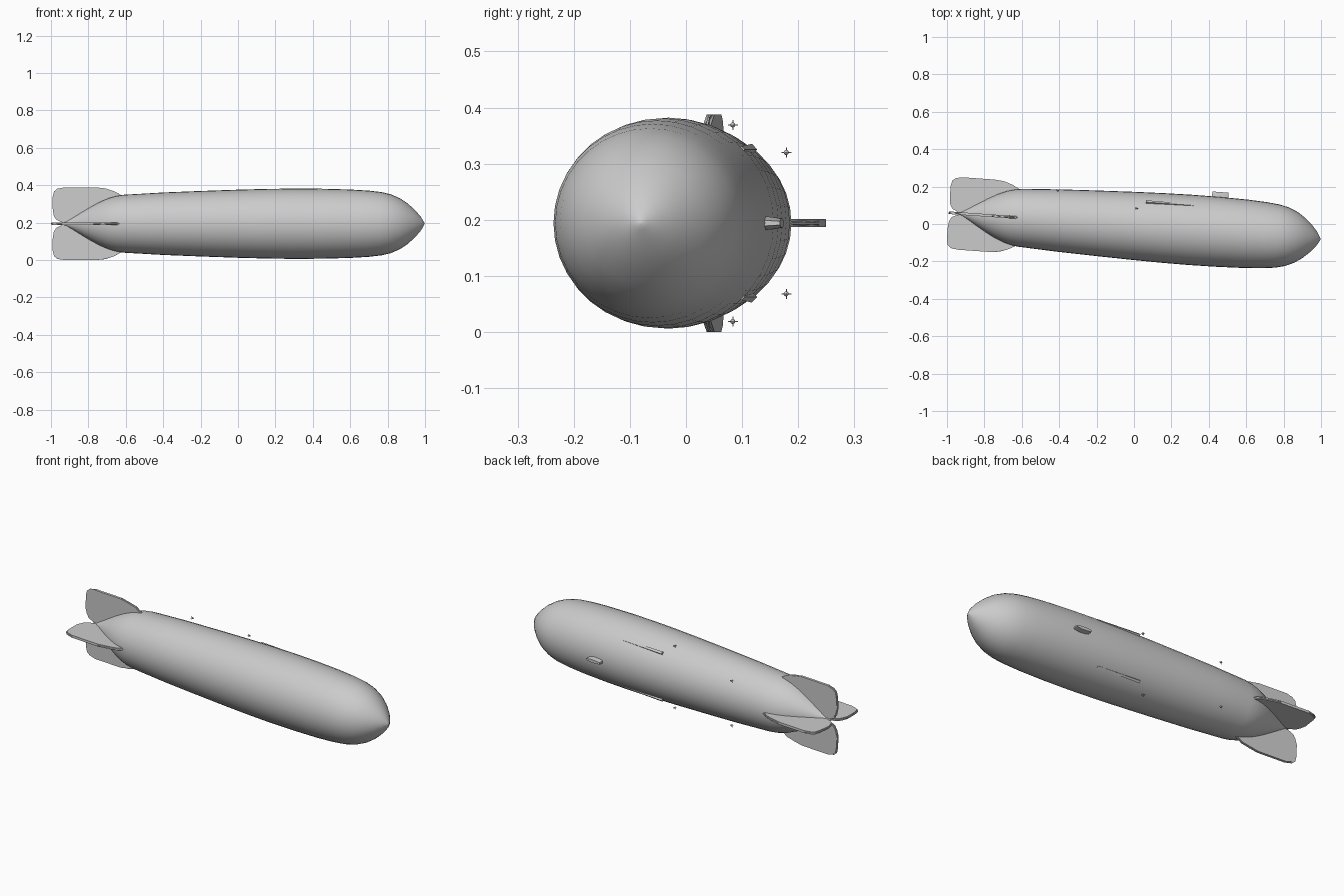
import bpy, bmesh, math
from mathutils import Matrix, Vector

cube = bpy.data.objects.get("Cube")
if cube:
    bpy.data.objects.remove(cube, do_unlink=True)

grey = bpy.data.materials.new("airship_grey")
grey.use_nodes = True
grey.diffuse_color = (0.6, 0.6, 0.6, 1)
grey.node_tree.nodes["Principled BSDF"].inputs["Base Color"].default_value = grey.diffuse_color

# The airship is built along local x, then yawed slightly into place
PLACE = Matrix.Translation((0, -0.01, 0.194)) @ Matrix.Rotation(-0.071, 4, "Z")


def finish(name, bm, roll=0.0, smooth=35):
    """Turn a bmesh into a placed object, rolled about the hull axis."""
    bmesh.ops.recalc_face_normals(bm, faces=bm.faces)
    mesh = bpy.data.meshes.new(name)
    bm.to_mesh(mesh)
    bm.free()
    obj = bpy.data.objects.new(name, mesh)
    bpy.context.collection.objects.link(obj)
    mesh.materials.append(grey)
    obj.matrix_world = PLACE @ Matrix.Rotation(roll, 4, "X")
    bpy.ops.object.select_all(action="DESELECT")
    obj.select_set(True)
    bpy.context.view_layer.objects.active = obj
    bpy.ops.object.shade_smooth_by_angle(angle=math.radians(smooth))
    return obj


def loft(bm, rings):
    """Skin a list of equal-sized point rings and cap both ends."""
    loops = [[bm.verts.new(p) for p in ring] for ring in rings]
    for a, b in zip(loops, loops[1:]):
        for i in range(len(a)):
            j = (i + 1) % len(a)
            bm.faces.new((a[i], a[j], b[j], b[i]))
    bm.faces.new(loops[0])
    bm.faces.new(loops[-1])


def circle(x, r, n=36):
    return [(x, r * math.cos(math.tau * i / n), r * math.sin(math.tau * i / n)) for i in range(n)]


# Hull: a turned profile of (station, radius)
profile = [(-0.945, 0.003), (-0.92, 0.012), (-0.88, 0.035), (-0.84, 0.06), (-0.79, 0.09),
           (-0.74, 0.117), (-0.69, 0.138), (-0.65, 0.149), (-0.61, 0.155), (-0.4, 0.167),
           (-0.2, 0.175), (0, 0.182), (0.15, 0.186), (0.3, 0.188), (0.45, 0.187),
           (0.6, 0.183), (0.7, 0.177), (0.77, 0.169), (0.82, 0.157), (0.87, 0.135),
           (0.91, 0.108), (0.95, 0.072), (0.98, 0.037), (0.995, 0.012), (1.0, 0.002)]
bm = bmesh.new()
loft(bm, [circle(x, r) for x, r in profile])
finish("hull", bm, smooth=60)

# Tail fins: one rounded outline, thickened and repeated in a cross
outline = [(-0.9, 0), (-0.945, 0.008), (-0.975, 0.022), (-0.988, 0.045), (-0.993, 0.08),
           (-0.993, 0.145), (-0.986, 0.173), (-0.968, 0.188), (-0.93, 0.194), (-0.76, 0.194),
           (-0.71, 0.189), (-0.665, 0.174), (-0.62, 0.15), (-0.62, 0.1), (-0.75, 0.03)]
for k, side in enumerate(("top", "right", "bottom", "left")):
    bm = bmesh.new()
    loft(bm, [[(x, y, z) for x, z in outline] for y in (-0.007, 0.007)])
    rims = [e for e in bm.edges if abs(e.verts[0].co.y - e.verts[1].co.y) < 1e-5]
    bmesh.ops.bevel(bm, geom=rims, offset=0.005, segments=2, affect="EDGES")
    finish("tail_fin_" + side, bm, roll=k * math.pi / 2, smooth=50)

# Control car on the +y side: a pointed boat shape tapering outward
plan = [(0.405, 0.008), (0.43, 0.0125), (0.465, 0.0125), (0.492, 0.005),
        (0.492, -0.005), (0.465, -0.0125), (0.43, -0.0125), (0.405, -0.008)]
bm = bmesh.new()
loft(bm, [[(x, y, z * s) for x, z in plan] for y, s in ((0.175, 1.0), (0.195, 0.9), (0.213, 0.65))])
finish("control_car", bm)

for sign, half in ((1, "upper"), (-1, "lower")):
    # Keel rails: long wedges, deepest at the aft end
    bm = bmesh.new()
    loft(bm, [[(x, y, z) for y, z in ((0.175, -w), (0.175, w), (top, w), (top, -w))]
              for x, w, top in ((0.055, 0.007, 0.193), (0.31, 0.004, 0.19))])
    finish(half + "_rail", bm, roll=sign * math.pi / 4)

    # Engine pods standing off the hull, each with crossed propeller blades
    for label, pos in (("fore", (0.007, 0.094, 0.175)), ("aft", (-0.42, 0.159, 0.126))):
        centre = Vector((pos[0], pos[1], pos[2] * sign))
        bm = bmesh.new()
        bmesh.ops.create_uvsphere(bm, u_segments=10, v_segments=6, radius=0.0045,
                                  matrix=Matrix.Translation(centre) @ Matrix.Diagonal((1.6, 1, 1, 1)))
        for size in ((0.0012, 0.018, 0.0015, 1), (0.0012, 0.0015, 0.018, 1)):
            bmesh.ops.create_cube(bm, size=1, matrix=Matrix.Translation(
                centre - Vector((0.006, 0, 0))) @ Matrix.Diagonal(size))
        finish(half + "_" + label + "_engine", bm)
